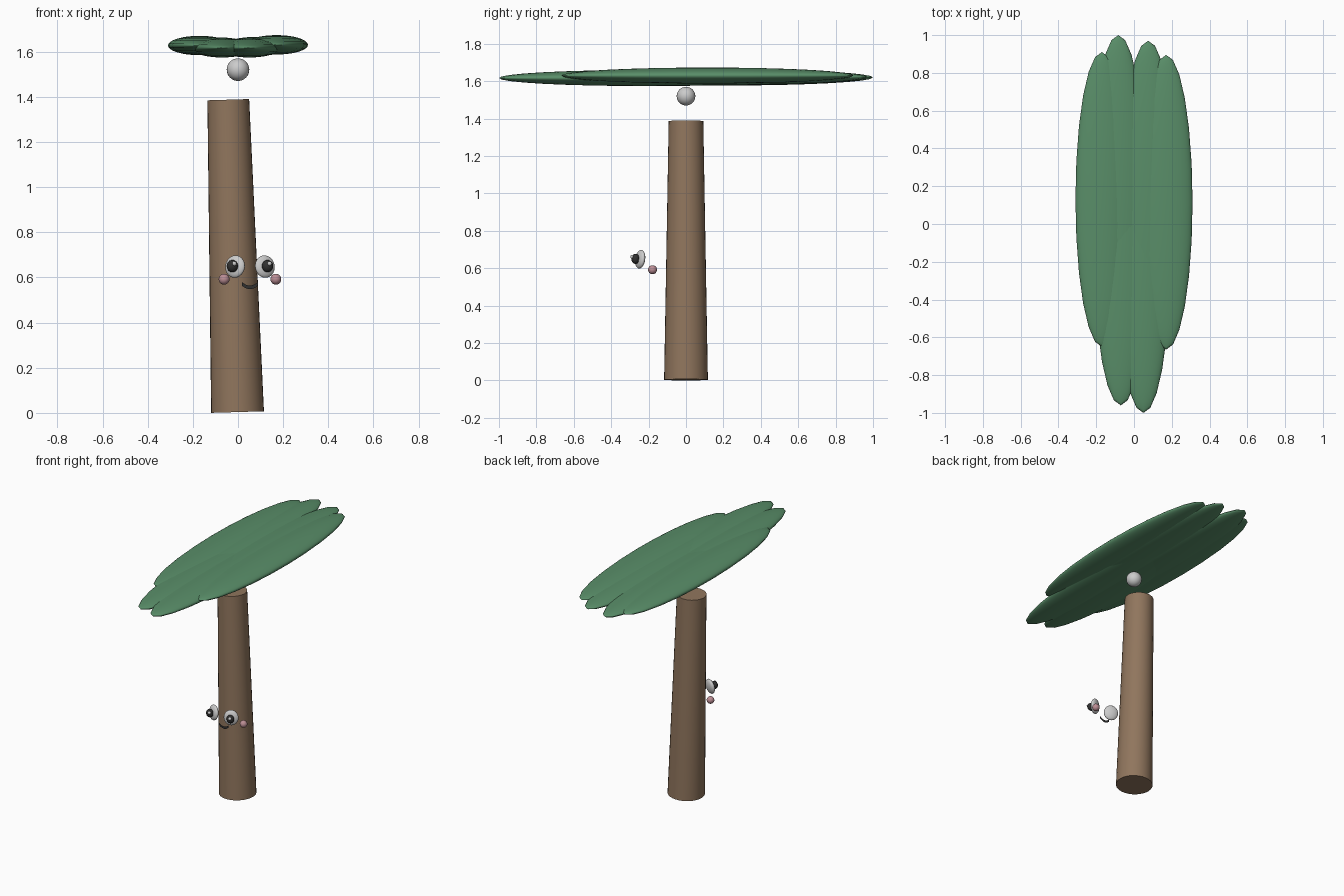
import bpy, bmesh, math
from mathutils import Vector

if "Cube" in bpy.data.objects:
    bpy.data.objects.remove(bpy.data.objects["Cube"])


def material(name, rgb):
    m = bpy.data.materials.new(name)
    m.diffuse_color = (*rgb, 1)
    m.use_nodes = True
    m.node_tree.nodes["Principled BSDF"].inputs["Base Color"].default_value = m.diffuse_color
    return m


BARK = material("bark", (0.28, 0.18, 0.11))
LEAF = material("leaf", (0.10, 0.27, 0.14))
DARK = material("dark", (0.03, 0.03, 0.03))
PINK = material("blush", (0.50, 0.27, 0.30))


def finish(name, mat):
    o = bpy.context.object
    o.name = name
    if mat:
        o.data.materials.append(mat)
    bpy.ops.object.shade_smooth_by_angle(angle=math.radians(40))
    return o


def ball(name, loc, size, mat=None, rot=(0, 0, 0), seg=24, rings=16):
    bpy.ops.mesh.primitive_uv_sphere_add(segments=seg, ring_count=rings, location=loc, rotation=rot)
    bpy.context.object.scale = size
    return finish(name, mat)


# Leaning tapered trunk
low, high = Vector((-0.002, 0, 0.0037)), Vector((-0.043, 0, 1.387))
axis = high - low
bpy.ops.mesh.primitive_cone_add(vertices=32, radius1=0.117, radius2=0.0925, depth=axis.length,
                                location=(low + high) / 2,
                                rotation=(0, math.atan2(axis.x, axis.z), 0))
finish("trunk", BARK)

# Small ball below the crown
ball("crown_knob", (0, 0, 1.52), (0.05,) * 3)

# Crown of long flat overlapping leaves
leaves = [(0.17, 0.115, 1.63), (0.075, 0.19, 1.622), (-0.083, 0.22, 1.62),
          (-0.17, 0.13, 1.627), (-0.07, -0.18, 1.617), (0.05, -0.22, 1.617)]
for i, c in enumerate(leaves):
    ball(f"leaf_{i + 1}", c, (0.14, 0.78, 0.043), LEAF)

# Face: eyes turned outward, pupils, highlights and cheeks
FACE_X = 0.053
for side, label in ((-1, "left"), (1, "right")):
    ex = FACE_X + side * 0.066
    ball(f"{label}_eye", (ex, -0.245, 0.648), (0.047, 0.02, 0.05),
         rot=(math.radians(-8), 0, side * math.radians(25)))
    px = FACE_X + side * 0.078
    ball(f"{label}_pupil", (px, -0.27, 0.65), (0.025, 0.022, 0.027), DARK)
    ball(f"{label}_highlight", (px + 0.009, -0.288, 0.661), (0.01,) * 3, seg=12, rings=8)
    ball(f"{label}_cheek", (FACE_X + side * 0.1145, -0.179, 0.592), (0.024,) * 3, PINK)

# Flat curved smile
bm = bmesh.new()
rows = []
N = 14
for i in range(N + 1):
    t = -1 + 2 * i / N
    x, mid, half = FACE_X + 0.036 * t, 0.556 + 0.016 * t * t, 0.008
    rows.append([bm.verts.new((x, -0.23, mid + s * half)) for s in (-1, 1)])
for a, b in zip(rows, rows[1:]):
    bm.faces.new((a[0], b[0], b[1], a[1]))
bmesh.ops.solidify(bm, geom=bm.faces[:], thickness=0.004)
bmesh.ops.recalc_face_normals(bm, faces=bm.faces[:])
mesh = bpy.data.meshes.new("smile")
bm.to_mesh(mesh)
bm.free()
mesh.materials.append(DARK)
bpy.context.collection.objects.link(bpy.data.objects.new("smile", mesh))
